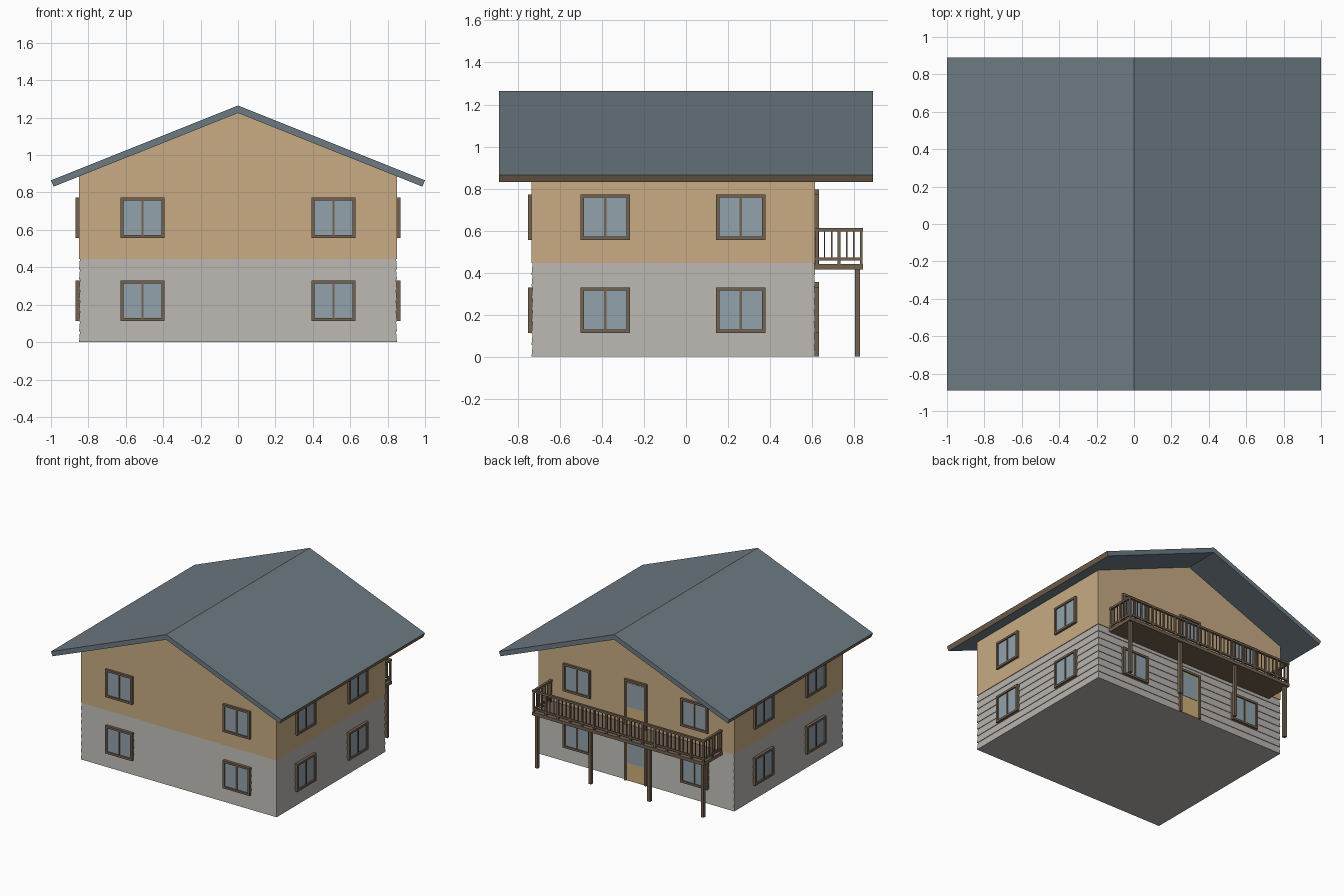
import bpy, bmesh, math
from mathutils import Matrix, Vector

if "Cube" in bpy.data.objects:
    bpy.data.objects.remove(bpy.data.objects["Cube"], do_unlink=True)


def material(name, rgb):
    """Material from display values 0-255, converted to linear."""
    lin = [((c / 255 + 0.055) / 1.055) ** 2.4 for c in rgb] + [1]
    m = bpy.data.materials.new(name)
    m.use_nodes = True
    m.diffuse_color = lin
    m.node_tree.nodes["Principled BSDF"].inputs["Base Color"].default_value = lin
    return m


TAN = material("tan render", (200, 171, 132))
GREY = material("grey siding", (184, 180, 175))
BROWN = material("brown timber", (117, 99, 81))
GLASS = material("window glass", (146, 162, 172))
ROOF = material("slate roof", (108, 122, 130))
DOOR = material("door panel", (206, 173, 122))


def box(bm, lo, hi, mat=0):
    lo, hi = Vector(lo), Vector(hi)
    size = hi - lo
    m = Matrix.Translation((lo + hi) / 2) @ Matrix.Diagonal((*size, 1))
    new = bmesh.ops.create_cube(bm, size=1, matrix=m)["verts"]
    for f in {f for v in new for f in v.link_faces}:
        f.material_index = mat


def finish(bm, name, mats, matrix=Matrix()):
    bmesh.ops.recalc_face_normals(bm, faces=bm.faces)
    bm.normal_update()
    mesh = bpy.data.meshes.new(name)
    bm.to_mesh(mesh)
    bm.free()
    for m in mats:
        mesh.materials.append(m)
    obj = bpy.data.objects.new(name, mesh)
    obj.matrix_world = matrix
    bpy.context.collection.objects.link(obj)
    return obj


def extrude_profile(points, y0, y1):
    """Prism from an x-z outline running along y."""
    bm = bmesh.new()
    face = bm.faces.new([bm.verts.new((x, y0, z)) for x, z in points])
    new = bmesh.ops.extrude_face_region(bm, geom=[face])["geom"]
    verts = [v for v in new if isinstance(v, bmesh.types.BMVert)]
    bmesh.ops.translate(bm, verts=verts, vec=(0, y1 - y0, 0))
    return bm


W, FRONT, BACK, FLOOR = 0.85, -0.735, 0.615, 0.445

# Ground floor with lapped horizontal boards
bm = bmesh.new()
boards, lap = 8, 0.005
rings = []
for i in range(boards):
    for z, d in ((i, 0), (i + 1, lap)):
        z *= FLOOR / boards
        rings.append([bm.verts.new((x, y, z)) for x, y in (
            (d - W, FRONT + d), (W - d, FRONT + d), (W - d, BACK - d), (d - W, BACK - d))])
for a, b in zip(rings, rings[1:]):
    for k in range(4):
        n = (k + 1) % 4
        bm.faces.new((a[k], a[n], b[n], b[k]))
bm.faces.new(rings[0])
bm.faces.new(rings[-1])
finish(bm, "ground_floor_walls", [GREY])

# Upper floor with gables
gable = [(-W, FLOOR), (W, FLOOR), (W, 0.892), (0, 1.232), (-W, 0.892)]
finish(extrude_profile(gable, FRONT, BACK), "upper_floor_walls", [TAN])

# Roof slabs, with brown fascia on the square-cut eaves
outline = [(-1, 0.865), (0, 1.265), (1, 0.865), (0.986, 0.831), (0, 1.225), (-0.986, 0.831)]
bm = extrude_profile(outline, -0.89, 0.89)
bmesh.ops.recalc_face_normals(bm, faces=bm.faces)
bm.normal_update()
for f in bm.faces:
    f.material_index = int(abs(f.normal.x) > 0.8)
finish(bm, "roof", [ROOF, BROWN])


def on_wall(angle, dist, u, z):
    """Place a part whose outward side is -y onto a wall."""
    return Matrix.Rotation(math.radians(angle), 4, "Z") @ Matrix.Translation((u, -dist, z))


def window(name, place):
    w, h, t, out = 0.1175, 0.1085, 0.016, 0.018
    bm = bmesh.new()
    for s in (-1, 1):
        x, z = s * (w - t / 2), s * (h - t / 2)
        box(bm, (x - t / 2, -out, -h), (x + t / 2, 0.01, h))
        box(bm, (-w + t, -out, z - t / 2), (w - t, 0.01, z + t / 2))
    box(bm, (-0.006, -0.014, t - h), (0.006, 0.01, h - t))
    box(bm, (t - w, -0.008, t - h), (w - t, 0.01, h - t), 1)
    finish(bm, name, [BROWN, GLASS], place)


def door(name, place):
    w, h, t, out = 0.095, 0.355, 0.017, 0.018
    bm = bmesh.new()
    for s in (-1, 1):
        x = s * (w - t / 2)
        box(bm, (x - t / 2, -out, 0), (x + t / 2, 0.01, h))
    box(bm, (t - w, -out, h - t), (w - t, 0.01, h))
    box(bm, (t - w, -0.008, 0), (w - t, 0.01, h - t), 2)
    box(bm, (t - w + 0.01, -0.011, 0.14), (w - t - 0.01, 0, h - t - 0.01), 1)
    finish(bm, name, [BROWN, GLASS, DOOR], place)


# Windows on every wall of both storeys
walls = {"front": (0, -FRONT, (-0.51, 0.51)), "left": (90, W, (-0.385, 0.26)),
         "back": (180, BACK, (-0.51, 0.51)), "right": (270, W, (0.385, -0.26))}
for storey, z in (("lower", 0.222), ("upper", 0.664)):
    for side, (angle, dist, places) in walls.items():
        for n, u in enumerate(places):
            window(f"{storey}_{side}_window_{n + 1}", on_wall(angle, dist, u, z))

# Back doors, one above the other
door("lower_back_door", on_wall(180, BACK, 0, 0))
door("upper_back_door", on_wall(180, BACK, 0, 0.44))

# Balcony deck and its support posts
BX, BY, DECK = 0.745, 0.842, 0.44
bm = bmesh.new()
box(bm, (-BX, BACK - 0.005, 0.415), (BX, BY, DECK))
finish(bm, "balcony_deck", [BROWN])
for n, x in enumerate((-0.72, -0.255, 0.255, 0.72)):
    bm = bmesh.new()
    box(bm, (x - 0.012, 0.804, 0), (x + 0.012, 0.828, 0.416))
    finish(bm, f"balcony_post_{n + 1}", [BROWN])

# Railing: two rails on three sides, every third upright is a stout one
bm = bmesh.new()
rx, ry = BX - 0.008, BY - 0.008


def upright(x, y, stout):
    r = 0.007 if stout else 0.0035
    box(bm, (x - r, y - r, DECK if stout else 0.465), (x + r, y + r, 0.6))


for z0, z1, r in ((0.458, 0.472, 0.006), (0.596, 0.612, 0.009)):
    box(bm, (-rx - r, ry - r, z0), (rx + r, ry + r, z1))
    for s in (-1, 1):
        box(bm, (s * rx - r, BACK, z0), (s * rx + r, ry, z1))
for i in range(43):
    upright(-rx + i * 2 * rx / 42, ry, i % 3 == 0)
for s in (-1, 1):
    for i in range(1, 7):
        upright(s * rx, ry - i * 0.035, i % 3 == 0)
finish(bm, "balcony_railing", [BROWN])
